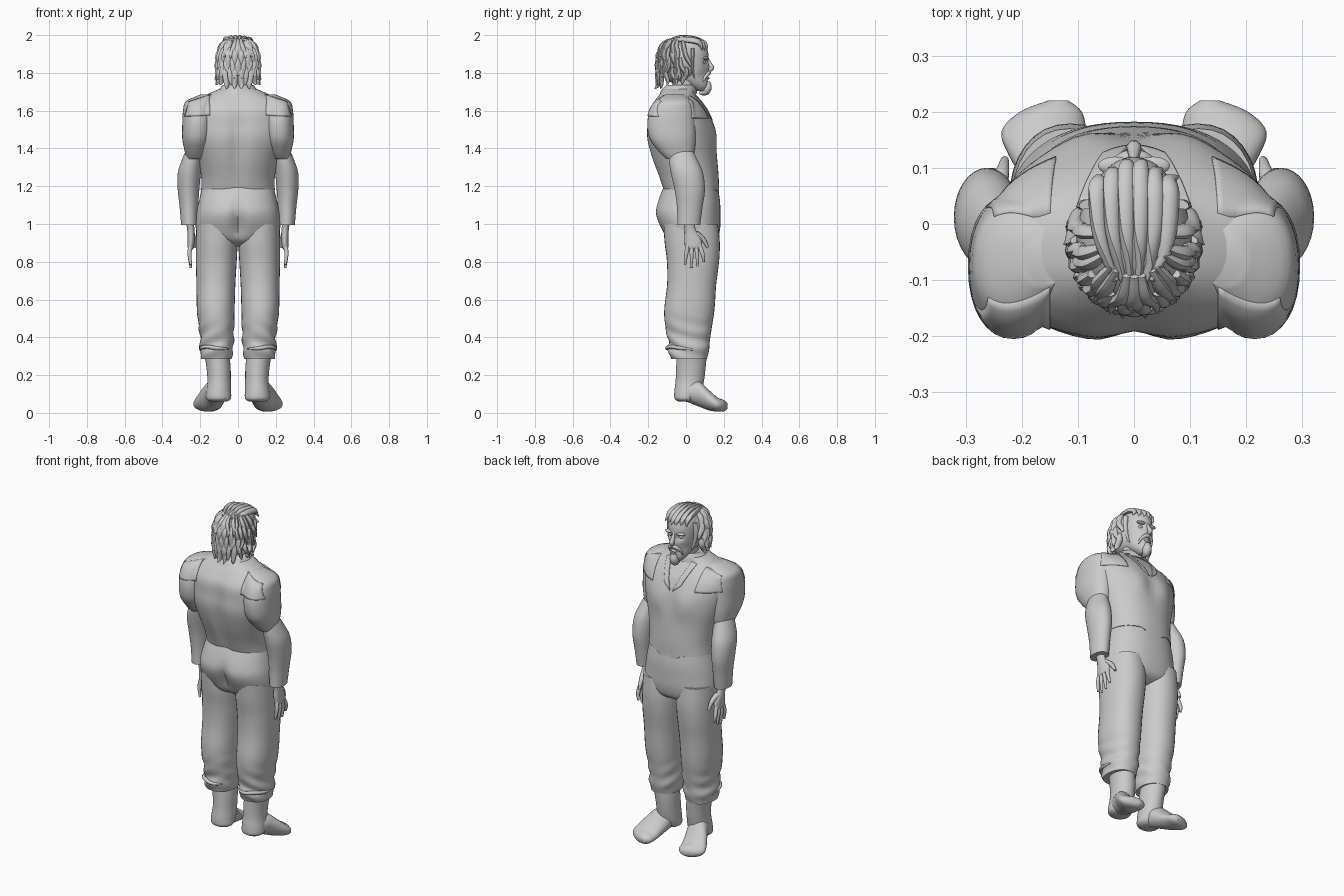
import bpy, bmesh, math, random
from math import sin, cos, pi, exp
from mathutils import Vector
from mathutils.bvhtree import BVHTree

random.seed(4)
if "Cube" in bpy.data.objects:
    bpy.data.objects.remove(bpy.data.objects["Cube"])

grey = bpy.data.materials.new("plain_grey")
grey.use_nodes = True
grey.diffuse_color = (0.6, 0.6, 0.6, 1)
grey.node_tree.nodes["Principled BSDF"].inputs["Base Color"].default_value = (0.6, 0.6, 0.6, 1)
trees = {}


def finish(name, bm, mirror=False, solid=0):
    bmesh.ops.recalc_face_normals(bm, faces=bm.faces)
    for f in bm.faces:
        f.smooth = True
    trees[name] = BVHTree.FromBMesh(bm)
    me = bpy.data.meshes.new(name)
    bm.to_mesh(me)
    bm.free()
    me.materials.append(grey)
    ob = bpy.data.objects.new(name, me)
    bpy.context.collection.objects.link(ob)
    if solid:
        ob.modifiers.new("thickness", "SOLIDIFY").thickness = solid
    if mirror:
        ob.modifiers.new("mirror", "MIRROR").use_clip = False
    bpy.ops.object.select_all(action="DESELECT")
    ob.select_set(True)
    bpy.context.view_layer.objects.active = ob
    bpy.ops.object.shade_smooth_by_angle(angle=math.radians(50))
    return ob


def spline(rows, t):
    """Catmull-Rom through rows of numbers, t counted in rows."""
    i = min(int(t), len(rows) - 2)
    u = t - i
    a, b, c, d = (rows[max(0, min(len(rows) - 1, i + k))] for k in (-1, 0, 1, 2))
    return [0.5 * (2*q + (r - p)*u + (2*p - 5*q + 4*r - s)*u*u + (3*q - p - 3*r + s)*u**3)
            for p, q, r, s in zip(a, b, c, d)]


def loft(name, rows, mirror=False, power=2, shape=None, seg=32, steps=5, along_y=False):
    """Rows are height, centre x, centre y, half width, half depth.
    along_y reads them as y, centre x, centre z, half width, half height."""
    bm = bmesh.new()
    rings = []
    for k in range((len(rows) - 1) * steps + 1):
        h, cx, cy, rx, ry = spline(rows, k / steps)
        ring = []
        for j in range(seg):
            c, s = cos(2*pi*j/seg), sin(2*pi*j/seg)
            x = cx + rx * math.copysign(abs(c)**(2/power), c)
            y = cy + ry * math.copysign(abs(s)**(2/power), s)
            p = Vector((x, h, y) if along_y else (x, y, h))
            ring.append(bm.verts.new(shape(p) if shape else p))
        rings.append(ring)
    for a, b in zip(rings, rings[1:]):
        for j in range(seg):
            bm.faces.new((a[j-1], a[j], b[j], b[j-1]))
    bm.faces.new(rings[0])
    bm.faces.new(rings[-1])
    return finish(name, bm, mirror)


def ball(name, centre, radii, mirror=False, shape=None):
    bm = bmesh.new()
    bmesh.ops.create_uvsphere(bm, u_segments=24, v_segments=16, radius=1)
    for v in bm.verts:
        v.co = Vector(c + r * q for c, r, q in zip(centre, radii, v.co))
        if shape:
            v.co = shape(v.co)
    return finish(name, bm, mirror)


def strands(name, paths, mirror=False, flat=1.0):
    """Tapered tubes, each a list of points and a list of radii."""
    bm = bmesh.new()
    for pts, radii in paths:
        rows = [(*p, r) for p, r in zip(pts, radii)]
        n, rings = (len(rows) - 1) * 4, []
        for k in range(n + 1):
            x, y, z, r = spline(rows, k / 4)
            ahead, back = (Vector(spline(rows, max(0, min(n, k + d)) / 4)[:3]) for d in (1, -1))
            t = (ahead - back).normalized()
            u = t.cross(Vector((0.3, 0.9, 0.2))).normalized()
            w = t.cross(u)
            rings.append([bm.verts.new(Vector((x, y, z)) + r * (u*cos(j*pi/4) + flat*w*sin(j*pi/4)))
                          for j in range(8)])
        for a, b in zip(rings, rings[1:]):
            for j in range(8):
                bm.faces.new((a[j-1], a[j], b[j], b[j-1]))
        bm.faces.new(rings[0])
        bm.faces.new(rings[-1])
    return finish(name, bm, mirror)


def patch(name, edge_a, edge_b, side, targets, n=10):
    """Thin cloth panel between two (x, z) edges laid on the body from y = side."""
    bm = bmesh.new()
    grid = []
    for i in range(n + 1):
        a, b = (Vector(e[0]).lerp(Vector(e[1]), i / n) for e in (edge_a, edge_b))
        row = []
        for j in range(n + 1):
            x, z = a.lerp(b, j / n)
            hits = [trees[t].ray_cast(Vector((x, side, z)), Vector((0, -side, 0)))[0] for t in targets]
            ys = [h.y * side for h in hits if h]
            row.append(bm.verts.new((x, side * (max(ys) + 0.005), z)) if ys else None)
        grid.append(row)
    for r, s in zip(grid, grid[1:]):
        for j in range(n):
            quad = (r[j], r[j+1], s[j+1], s[j])
            if all(quad):
                bm.faces.new(quad)
    return finish(name, bm, True, 0.006)


def bump(v, mid, width):
    return exp(-((v - mid) / width)**2)


# Trunk: waistcoat with spine groove and chest, trousers seat with cleft
def trunk_shape(p):
    if p.y < -0.03:
        p.y += 0.025 * bump(p.x, 0, 0.04) * bump(p.z, 1.42, 0.2)
    elif p.y > 0.03:
        p.y += (0.014 * bump(abs(p.x), 0.09, 0.06) - 0.008 * bump(p.x, 0, 0.03)) * bump(p.z, 1.48, 0.08)
        if p.z < 1.24:
            p.z -= 0.03 * bump(abs(p.x), 0.035, 0.03) * bump(p.z, 1.18, 0.03)
    return p


def seat_shape(p):
    if p.y < 0:
        p.y += 0.035 * bump(p.x, 0, 0.03) * bump(p.z, 1.0, 0.09)
    return p


loft("waistcoat", [(1.18, 0, .027, .195, .148), (1.25, 0, .013, .195, .16), (1.35, 0, -.01, .215, .175),
                   (1.45, 0, -.027, .245, .183), (1.53, 0, -.033, .26, .175), (1.6, 0, -.043, .265, .157),
                   (1.65, 0, -.045, .23, .125), (1.69, 0, -.045, .155, .095), (1.715, 0, -.035, .1, .085)],
     power=2.3, shape=trunk_shape, seg=64)
loft("trousers_seat", [(1.21, 0, .027, .185, .14), (1.12, 0, .015, .207, .165), (1.05, 0, .01, .22, .172),
                       (.97, 0, .025, .222, .155), (.91, 0, .035, .19, .125), (.88, 0, .04, .1, .06)],
     power=2.3, shape=seat_shape, seg=64)


# Trouser legs with soft folds towards the cuffs
def leg_shape(p):
    fold = 0.005 * sin(p.z * 75 + p.x * 30 + p.y * 20)
    p.y -= fold * bump(p.z, 0.36, 0.09) * (p.y < 0.02)
    p.x += fold * bump(p.z, 0.38, 0.1)
    return p


loft("trouser_leg", [(1.0, .115, .025, .105, .145), (.9, .113, .033, .11, .146), (.8, .115, .037, .108, .138),
                     (.68, .117, .03, .103, .13), (.55, .118, .018, .1, .133), (.46, .114, .014, .094, .124),
                     (.38, .112, .016, .088, .11), (.33, .114, .014, .088, .108), (.285, .115, .015, .08, .095)],
     mirror=True, power=2.2, shape=leg_shape)
strands("cuff_strap", [([(.2, .04, .335), (.195, -.04, .345), (.16, -.085, .35), (.11, -.1, .342), (.05, -.075, .34)],
                        [.005, .01, .011, .01, .004])], mirror=True)

# Boots: shaft, heel and a toe turned outward
loft("boot_shaft", [(.31, .112, .03, .066, .08), (.24, .103, .026, .064, .078), (.17, .1, .02, .062, .075),
                    (.11, .102, .01, .066, .072), (.075, .102, 0, .064, .06), (.06, .102, 0, .045, .04)], mirror=True)
loft("boot_foot", [(-.04, .103, .095, .025, .03), (.0, .107, .11, .056, .05), (.06, .122, .105, .064, .068),
                   (.12, .148, .068, .074, .054), (.165, .16, .045, .076, .038), (.2, .148, .038, .055, .03),
                   (.22, .135, .036, .018, .014)], mirror=True, along_y=True)

# Arms: puffed shoulder, sleeve and hand
loft("puffed_sleeve", [(1.685, .16, -.06, .04, .05), (1.65, .2, -.065, .075, .095), (1.6, .213, -.073, .078, .118),
                       (1.53, .215, -.077, .08, .128), (1.45, .218, -.07, .077, .122), (1.385, .222, -.05, .06, .095),
                       (1.345, .226, -.035, .045, .07)], mirror=True, power=2.2)
loft("lower_sleeve", [(1.42, .228, -.035, .035, .055), (1.34, .245, -.015, .052, .075), (1.27, .258, .005, .061, .085),
                      (1.18, .262, .02, .057, .08), (1.09, .26, .02, .049, .068), (.995, .258, .015, .043, .06)],
     mirror=True)
loft("palm", [(1.02, .255, .015, .022, .032), (.97, .25, .022, .019, .029), (.92, .248, .036, .02, .044),
              (.88, .25, .04, .017, .045), (.865, .25, .04, .01, .036)], mirror=True)
fingers = [([(.25, .01 + .02*i, .89), (.257, .001 + .029*i, .84), (.25, -.005 + .033*i, tip)], [.013, .011, .006])
           for i, tip in enumerate((.785, .768, .775, .8))]
fingers.append(([(.245, .05, .95), (.235, .09, .92), (.23, .115, .875)], [.017, .013, .007]))
strands("fingers", fingers, mirror=True)

# Jacket panels, lapels and collar
patch("back_shoulder_panel", ((.15, 1.685), (.15, 1.575)), ((.26, 1.65), (.285, 1.57)), -1, ("waistcoat", "puffed_sleeve"))
patch("front_shoulder_panel", ((.15, 1.68), (.14, 1.56)), ((.25, 1.65), (.265, 1.56)), 1, ("waistcoat", "puffed_sleeve"))
patch("lapel", ((.07, 1.70), (.008, 1.54)), ((.1, 1.69), (.055, 1.58)), 1, ("waistcoat",))
loft("collar", [(1.69, 0, -.04, .115, .1), (1.715, 0, -.035, .098, .09), (1.735, 0, -.03, .082, .075)])
loft("neck", [(1.66, 0, -.03, .07, .07), (1.74, 0, -.01, .062, .062), (1.82, 0, 0, .06, .06)])


# Head and face
def head_shape(p):
    if p.y > 0.04:
        p.y -= 0.016 * bump(abs(p.x), .032, .018) * bump(p.z, 1.855, .016)
        p.y -= 0.008 * bump(abs(p.x), .05, .02) * bump(p.z, 1.79, .03)
    return p


loft("head", [(1.705, 0, .08, .02, .025), (1.73, 0, .062, .045, .054), (1.77, 0, .03, .066, .085),
              (1.82, 0, .02, .076, .1), (1.87, 0, .01, .083, .11), (1.92, 0, 0, .083, .115),
              (1.96, 0, -.005, .068, .1), (1.985, 0, -.01, .035, .05)], shape=head_shape, seg=64)
strands("nose", [([(0, .113, 1.878), (0, .125, 1.85), (0, .136, 1.825), (0, .118, 1.812)], [.007, .011, .014, .008])])
ball("brow", (.034, .104, 1.878), (.03, .016, .009), True)
ball("eye", (.032, .092, 1.857), (.014, .012, .01), True)
ball("ear", (.088, -.008, 1.85), (.012, .022, .034), True)
ball("lower_lip", (0, .113, 1.772), (.02, .012, .008))
strands("moustache", [([(0, .122, 1.8), (.02, .117, 1.796), (.038, .1, 1.775), (.042, .09, 1.75)],
                       [.011, .011, .008, .003])], True)
strands("goatee", [([(0, .112, 1.755), (0, .112, 1.725), (0, .1, 1.7), (0, .07, 1.692)], [.016, .026, .022, .006])])


# Hair: a cap trimmed at the face, then swept and curling locks
def cap_shape(p):
    if p.z < 1.93:
        p.y = min(p.y, 0.035 + 0.08 * max(0, p.z - 1.89) / 0.04)
    return p


ball("hair_cap", (0, -.025, 1.865), (.104, .125, .128), shape=cap_shape)


def on_cap(turn, height, out=0.0):
    """Point on the scalp: turn 0 is the back, pi / 2 the side."""
    r = math.sqrt(max(0, 1 - ((height - 1.865) / .13)**2)) if height > 1.865 else 1
    return (sin(turn) * (.104*r + out), -.025 - cos(turn) * (.125*r + out), height)


locks = []
for row, (top, drop) in enumerate(((1.975, .085), (1.93, .09), (1.88, .09), (1.83, .09))):
    for i in range(7):
        turn = (i + 0.5 * (row % 2)) * 0.27 + random.uniform(-.08, .08)
        low = top - drop - random.uniform(0, .025)
        end = turn + random.uniform(-.18, .18)
        locks.append(([on_cap(turn, top), on_cap(turn, top - drop * .4, .003),
                       on_cap(end, low + .02, .002), on_cap(end, low, random.uniform(.008, .022))],
                      [.011, .018, .014, .002]))
strands("side_and_back_locks", locks, True, 0.7)
sweep = []
for i in range(6):
    x = -.065 + .026 * i
    lift = .012 * (1 - (x / .08)**2)
    sweep.append(([(x * .5, -.1, 1.965), (x * .9, -.03, 1.973 + lift), (x, .05, 1.965 + lift),
                   (x * .95, .108 - abs(x) * .5, 1.952), (x * 1.1 + .008, .118 - abs(x) * .5, 1.92)],
                  [.008, .016, .018, .015, .002]))
strands("swept_fringe", sweep, False, 0.8)
strands("sideburn", [([(.085, .035, 1.93), (.09, .035, 1.88), (.082, .035, 1.82), (.07, .045, 1.77)],
                      [.014, .014, .01, .003])], True, 0.6)
